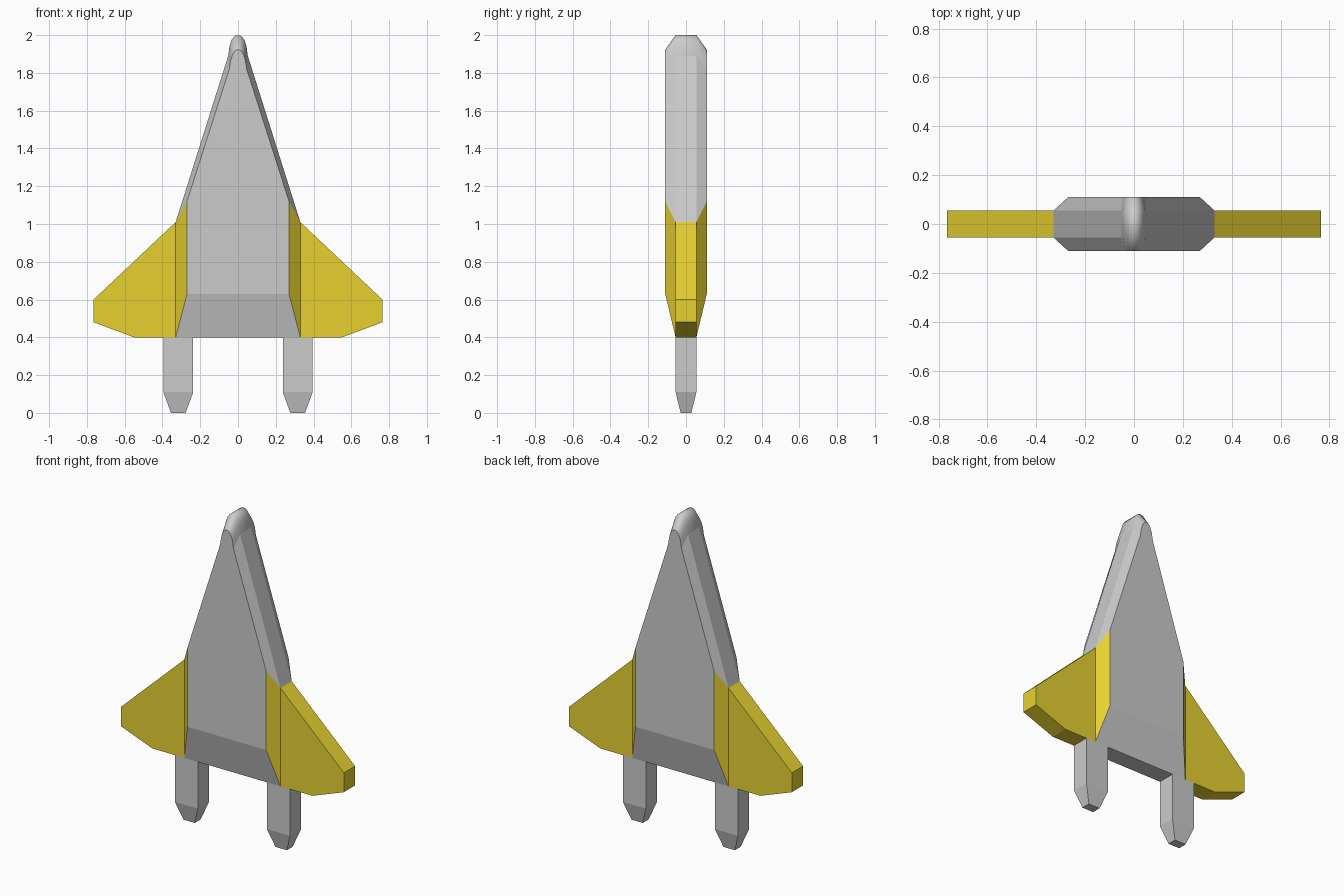
import bpy, bmesh

if "Cube" in bpy.data.objects:
    bpy.data.objects.remove(bpy.data.objects["Cube"])

yellow = bpy.data.materials.new("yellow")
yellow.diffuse_color = (0.8, 0.64, 0.03, 1)
yellow.use_nodes = True
yellow.node_tree.nodes["Principled BSDF"].inputs["Base Color"].default_value = yellow.diffuse_color


def loft(name, rings, mats=()):
    """Bridge equal-length closed rings and cap both ends."""
    bm = bmesh.new()
    vs = [[bm.verts.new(p) for p in ring] for ring in rings]
    n = len(vs[0])
    for a, b in zip(vs, vs[1:]):
        for i in range(n):
            j = (i + 1) % n
            bm.faces.new((a[i], a[j], b[j], b[i]))
    bm.faces.new(vs[0])
    bm.faces.new(vs[-1])
    bmesh.ops.recalc_face_normals(bm, faces=bm.faces)
    mesh = bpy.data.meshes.new(name)
    bm.to_mesh(mesh)
    bm.free()
    for m in mats:
        mesh.materials.append(m)
    obj = bpy.data.objects.new(name, mesh)
    bpy.context.collection.objects.link(obj)
    return obj


def at_y(profile, y):
    return [(x, y, z) for x, z in profile]


def symmetric(half):
    """Complete a right-hand outline that ends on the centre line."""
    return half + [(-x, z) for x, z in reversed(half[:-1])]


# hull: wide middle outline, smaller front and back outlines
outer = symmetric([(0.33, 0.4), (0.33, 1.01), (0.052, 1.89), (0.045, 1.94),
                   (0.034, 1.975), (0.018, 1.995), (0, 2.0)])
inner = symmetric([(0.27, 0.63), (0.27, 1.12), (0.046, 1.82), (0.038, 1.87),
                   (0.028, 1.9), (0.015, 1.918), (0, 1.923)])
hull = loft("hull", [at_y(inner, -0.11), at_y(outer, -0.055),
                     at_y(outer, 0.055), at_y(inner, 0.11)], (None, yellow))

# yellow chamfers and sides next to the wings
for f in hull.data.polygons:
    if abs(f.center.x) > 0.25:
        f.material_index = 1

# smooth only the rounded nose
for f in hull.data.polygons:
    f.use_smooth = f.center.z > 1.85

wing = [(0.33, 0.4), (0.33, 1.01), (0.765, 0.6), (0.765, 0.48), (0.55, 0.4)]


def rect(cx, w, d, z):
    return [(cx + sx * w, sy * d, z)
            for sx, sy in ((-1, -1), (1, -1), (1, 1), (-1, 1))]


# wings and tapered engine pods on both sides
for side, s in (("left", -1), ("right", 1)):
    half = [(s * x, z) for x, z in wing]
    loft(side + "_wing", [at_y(half, -0.055), at_y(half, 0.055)], (yellow,))
    cx = s * 0.316
    loft(side + "_engine", [rect(cx, 0.039, 0.028, 0), rect(cx, 0.079, 0.055, 0.11),
                            rect(cx, 0.079, 0.055, 0.4)])
